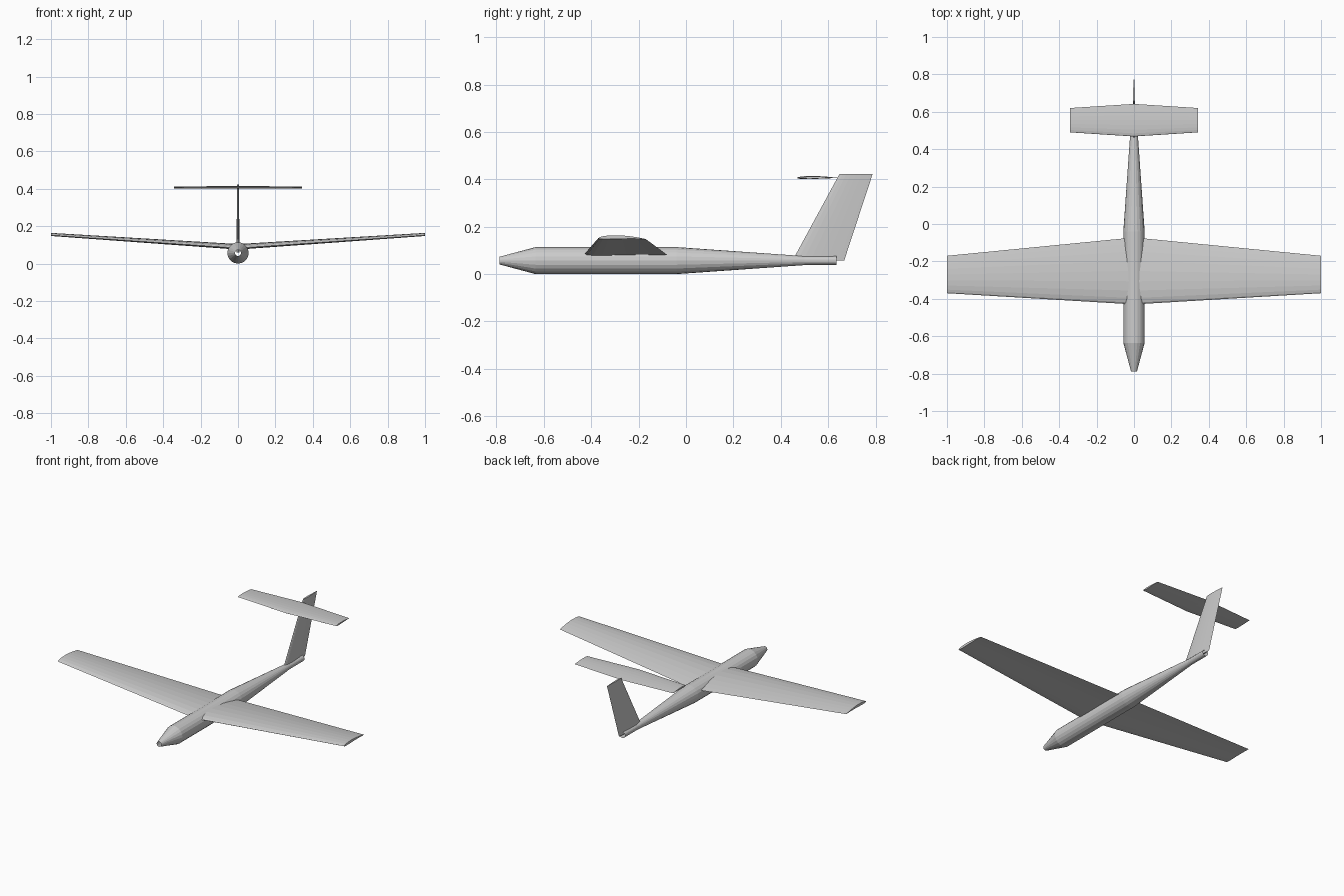
import bpy
import bmesh
from math import cos, sin, pi, sqrt
from mathutils import Vector

if "Cube" in bpy.data.objects:
    bpy.data.objects.remove(bpy.data.objects["Cube"])


def loft(name, sections, capped):
    """Skin a row of closed cross-sections that share a point count."""
    bm = bmesh.new()
    rings = [[bm.verts.new(p) for p in s] for s in sections]
    n = len(rings[0])
    for a, b in zip(rings, rings[1:]):
        for i in range(n):
            j = (i + 1) % n
            bm.faces.new((a[i], a[j], b[j], b[i]))
    if capped:
        bm.faces.new(rings[0])
        bm.faces.new(rings[-1])
    bmesh.ops.recalc_face_normals(bm, faces=bm.faces)
    mesh = bpy.data.meshes.new(name)
    bm.to_mesh(mesh)
    bm.free()
    obj = bpy.data.objects.new(name, mesh)
    bpy.context.collection.objects.link(obj)
    return obj


def airfoil(thick, camber, n=10):
    """Unit-chord section as (chord, height) pairs, trailing edge first."""
    def point(c, side):
        half = 5 * thick * (0.2969 * sqrt(c) - 0.126 * c - 0.3516 * c**2
                            + 0.2843 * c**3 - 0.1036 * c**4)
        return c, 4 * camber * c * (1 - c) + side * half
    cs = [(1 - cos(pi * i / n)) / 2 for i in range(n + 1)]
    upper = [point(c, 1) for c in reversed(cs[1:])]
    lower = [point(c, -1) for c in cs[:-1]]
    return [(1, 0)] + upper[1:] + lower


def flat_section(x, y0, y1, z, foil, drop=0):
    """Section of a wing running along x, chord from y0 to y1."""
    c = y1 - y0
    return [Vector((x, y0 + c * u, z + c * (h - drop * u))) for u, h in foil]


# Fuselage: tapered tube, open at nose and tail
SIDES = 20
stations = [(-0.788, 0.016), (-0.635, 0.057), (-0.04, 0.057),
            (0.50, 0.019), (0.636, 0.019)]
loft("fuselage", [[(r * cos(2 * pi * i / SIDES), y, 0.057 + r * sin(2 * pi * i / SIDES))
                   for i in range(SIDES)] for y, r in stations], False)

# Main wing: tapered, with dihedral
foil = airfoil(0.08, 0.03)
tips = [flat_section(x, -0.37, -0.17, 0.152, foil, 0.02) for x in (-1, 1)]
root = flat_section(0, -0.43, -0.072, 0.083, foil, 0.02)
loft("main_wing", [tips[0], root, tips[1]], True)

# Tail fin: swept upright section
foil = airfoil(0.075, 0)
fin = []
for z, y0, y1 in ((0.058, 0.45, 0.668), (0.423, 0.648, 0.788)):
    fin.append([(h * (y1 - y0), y0 + (y1 - y0) * u, z) for u, h in foil])
loft("tail_fin", fin, True)

# Tailplane on top of the fin
tips = [flat_section(x, 0.49, 0.62, 0.406, airfoil(0.075, 0.012)) for x in (-0.343, 0.343)]
root = flat_section(0, 0.468, 0.642, 0.406, airfoil(0.075, 0.012))
loft("tailplane", [tips[0], root, tips[1]], True)
